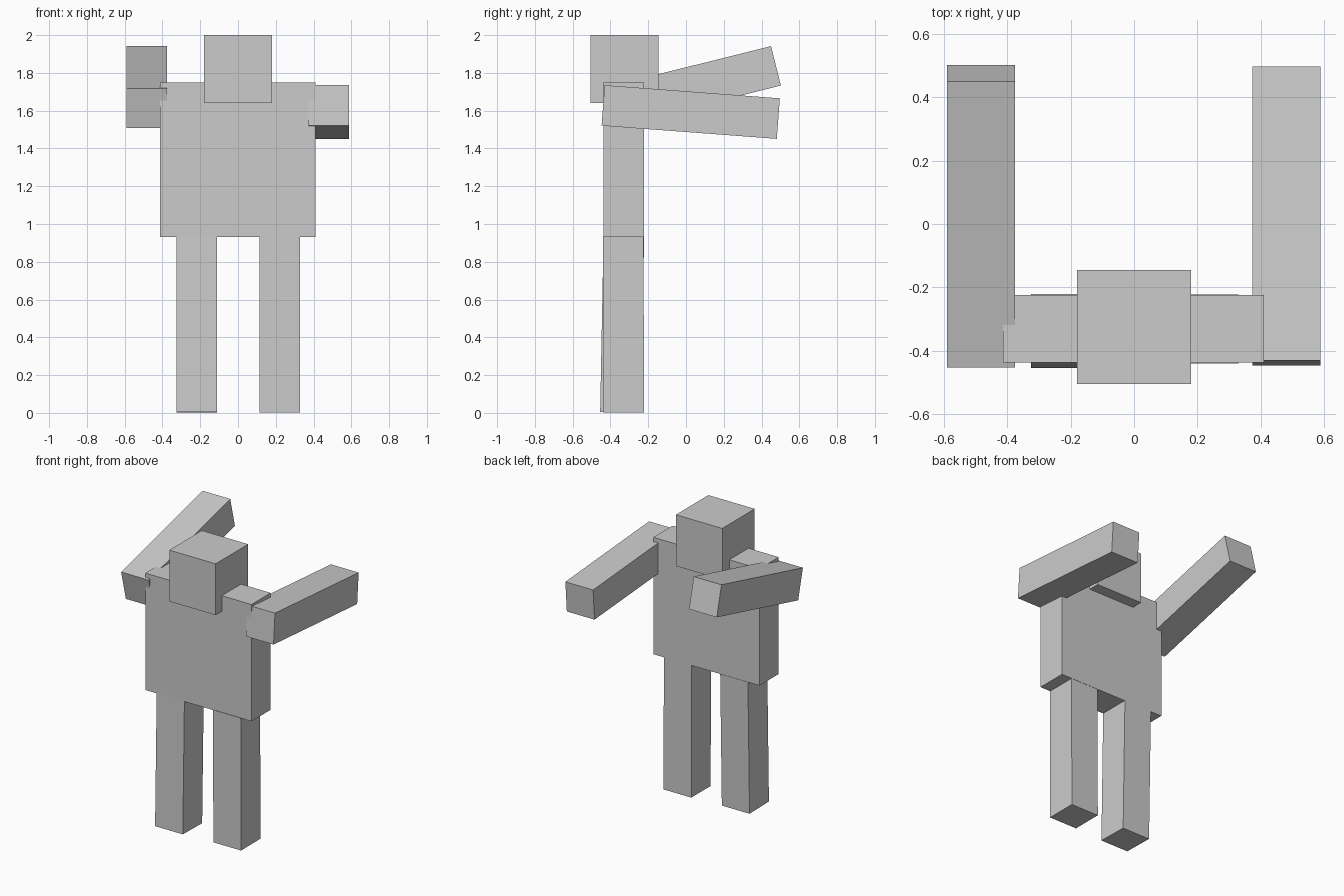
import bpy
from math import radians

if "Cube" in bpy.data.objects:
    bpy.data.objects.remove(bpy.data.objects["Cube"])


def box(name, center, size, tilt=0.0):
    """Box of the given size, pitched about the x axis (degrees)."""
    bpy.ops.mesh.primitive_cube_add(size=1, location=center,
                                    rotation=(radians(tilt), 0, 0))
    ob = bpy.context.object
    ob.name = name
    ob.scale = size
    bpy.ops.object.transform_apply(location=False, rotation=False, scale=True)
    return ob


LIMB = 0.215      # limb thickness
LENGTH = 0.93     # limb length

# Head and torso
box("head", (0, -0.325, 1.82), (0.36, 0.36, 0.36))
box("torso", (-0.002, -0.33, 1.34), (0.824, 0.213, 0.82))

# Legs, each swung very slightly
for name, x, y, tilt in (("right_leg", -0.218, -0.338, -1.1),
                         ("left_leg", 0.222, -0.331, 0.2)):
    box(name, (x, y, 0.468), (LIMB, LIMB, LENGTH), tilt)

# Arms stretched out behind the body, at different pitches
for name, x, z, tilt in (("right_arm", -0.483, 1.725, 14.0),
                         ("left_arm", 0.481, 1.593, -4.3)):
    box(name, (x, 0.025, z), (LIMB, LENGTH, LIMB), tilt)
